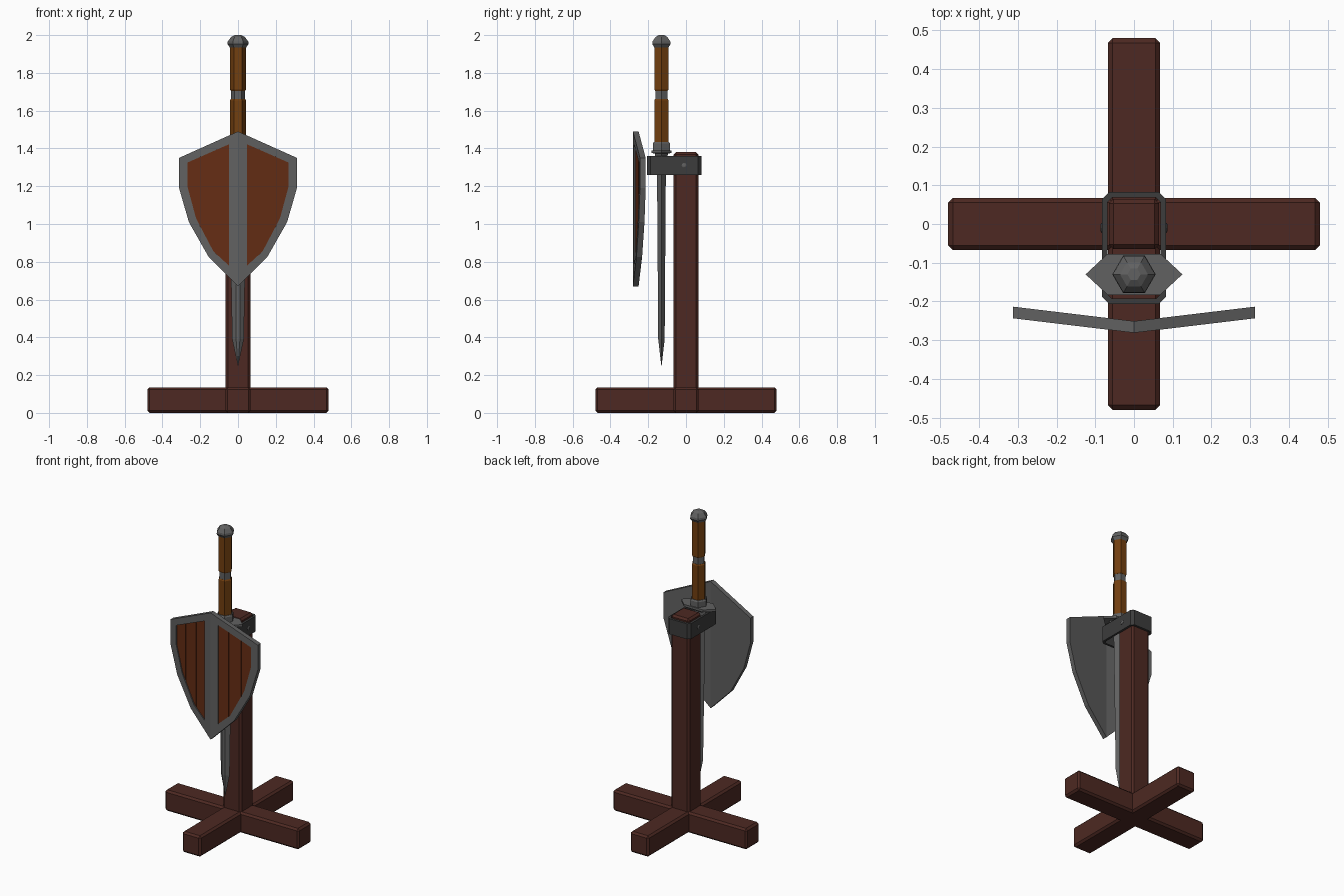
import bpy, bmesh
from math import cos, sin, pi
from mathutils import Vector

if "Cube" in bpy.data.objects:
    bpy.data.objects.remove(bpy.data.objects["Cube"])


def mat(name, r, g, b):
    m = bpy.data.materials.new(name)
    m.diffuse_color = (r, g, b, 1)
    m.use_nodes = True
    m.node_tree.nodes["Principled BSDF"].inputs["Base Color"].default_value = m.diffuse_color
    return m


WOOD = mat("dark_wood", 0.075, 0.022, 0.016)
PLANK = mat("red_wood", 0.13, 0.026, 0.007)
LEATHER = mat("grip_leather", 0.17, 0.05, 0.005)
STEEL = mat("steel", 0.12, 0.12, 0.12)
IRON = mat("dark_iron", 0.045, 0.045, 0.045)


def finish(name, bm, *mats):
    bmesh.ops.recalc_face_normals(bm, faces=bm.faces)
    me = bpy.data.meshes.new(name)
    bm.to_mesh(me)
    bm.free()
    for m in mats:
        me.materials.append(m)
    ob = bpy.data.objects.new(name, me)
    bpy.context.collection.objects.link(ob)
    return ob


def bevel(ob, width):
    mod = ob.modifiers.new("bevel", 'BEVEL')
    mod.width, mod.segments = width, 1


def mirror_x(ob):
    mod = ob.modifiers.new("mirror", 'MIRROR')
    mod.use_clip = True


def beam(name, size, z0):
    bm = bmesh.new()
    bmesh.ops.create_cube(bm, size=1)
    bmesh.ops.scale(bm, vec=size, verts=bm.verts)
    bmesh.ops.translate(bm, vec=(0, 0, z0 + size[2] / 2), verts=bm.verts)
    bevel(finish(name, bm, WOOD), 0.012)


def loft(name, rings, m, closed=False):
    """Skin a stack of equal-length point rings, capped or looped."""
    bm = bmesh.new()
    vs = [[bm.verts.new(p) for p in ring] for ring in rings]
    n = len(vs[0])
    pairs = list(zip(vs, vs[1:])) + ([(vs[-1], vs[0])] if closed else [])
    for a, b in pairs:
        for i in range(n):
            j = (i + 1) % n
            bm.faces.new((a[i], a[j], b[j], b[i]))
    if not closed:
        bm.faces.new(vs[0])
        bm.faces.new(vs[-1])
    return finish(name, bm, m)


# Stand: crossed feet and post
beam("foot_side", (0.96, 0.134, 0.135), 0)
beam("foot_front", (0.134, 0.96, 0.135), 0)
beam("post", (0.13, 0.13, 1.38), 0)


# Iron collar: a chamfered loop around post and blade
def loop(inset, z):
    x, y0, y1, c = 0.082 - inset, -0.207 + inset, 0.082 - inset, 0.018 - inset * 0.5
    pts = [(x, y0 + c), (x, y1 - c), (x - c, y1), (c - x, y1),
           (-x, y1 - c), (-x, y0 + c), (c - x, y0), (x - c, y0)]
    return [(px, py, z) for px, py in pts]


loft("collar", [loop(0, 1.26), loop(0, 1.36), loop(0.014, 1.36), loop(0.014, 1.26)],
     IRON, closed=True)
for s, side in ((1, "right"), (-1, "left")):
    loft("rivet_" + side,
         [[(s * x, -0.01 + r * cos(k * pi / 4), 1.31 + r * sin(k * pi / 4)) for k in range(8)]
          for x, r in ((0.078, 0.013), (0.084, 0.013), (0.087, 0.008))], STEEL)

# Sword, hanging point down
SY = -0.13


def hexes(name, profile, m):
    loft(name, [[(r * cos(k * pi / 3), SY + r * sin(k * pi / 3), z) for k in range(6)]
                for r, z in profile], m)


hexes("pommel", [(0.04, 1.93), (0.056, 1.953), (0.054, 1.967), (0.036, 1.99), (0.017, 2.0)], STEEL)
hexes("grip_upper", [(0.038, 1.705), (0.043, 1.712), (0.043, 1.94)], LEATHER)
hexes("grip_ring", [(0.037, 1.65), (0.037, 1.715)], STEEL)
hexes("grip_lower", [(0.043, 1.42), (0.043, 1.655), (0.038, 1.662)], LEATHER)
hexes("grip_collar", [(0.053, 1.385), (0.053, 1.425), (0.047, 1.433)], STEEL)

guard = [(0.125, 0), (0.068, 0.053), (-0.068, 0.053), (-0.125, 0), (-0.068, -0.053), (0.068, -0.053)]
loft("guard", [[(x * s, SY + y * s, z) for x, y in guard]
               for s, z in ((0.62, 1.36), (0.65, 1.374), (1, 1.375), (1, 1.39))], STEEL)

loft("blade", [[(w, SY, z), (c, SY + d, z), (-c, SY + d, z),
                (-w, SY, z), (-c, SY - d, z), (c, SY - d, z)]
               for w, c, d, z in ((0.001, 0.0005, 0.001, 0.25), (0.031, 0.01, 0.017, 0.39),
                                  (0.048, 0.014, 0.024, 1.37))], STEEL)

# Shield: right half modelled, folded back from the centre ridge, mirrored
OUTER = [(0, 1.49), (0.312, 1.35), (0.312, 1.19), (0.26, 1.01), (0.155, 0.825), (0, 0.67)]
INNER = [(0.048, 1.422), (0.268, 1.325), (0.268, 1.2), (0.222, 1.03), (0.13, 0.855), (0.048, 0.78)]


def fold(pts, depth):
    return [Vector((x, -0.281 + 0.12 * x + depth, z)) for x, z in pts]


bm = bmesh.new()
back, front, lip, floor = [[bm.verts.new(p) for p in fold(o, d)] for o, d in
                           ((OUTER, 0.03), (OUTER, 0), (INNER, 0), (INNER, 0.014))]
for a, b in ((back, front), (front, lip), (lip, floor)):
    for i in range(6):
        j = (i + 1) % 6
        if a is back and i == 5:      # leave the mirror seam open
            continue
        bm.faces.new((a[i], a[j], b[j], b[i]))
bm.faces.new(back)
bm.faces.new(floor).material_index = 1
mirror_x(finish("shield_frame", bm, STEEL, PLANK))

# Shield planks: the inner panel cut into vertical boards with thin gaps
bm = bmesh.new()
for x0, x1 in ((0.04, 0.114), (0.117, 0.197), (0.2, 0.28)):
    part = bmesh.new()
    part.faces.new([part.verts.new(p) for p in fold(INNER, 0.007)])
    for x, s in ((x0, -1), (x1, 1)):
        bmesh.ops.bisect_plane(part, geom=part.verts[:] + part.edges[:] + part.faces[:],
                               plane_co=(x, 0, 0), plane_no=(s, 0, 0), clear_outer=True)
    ext = bmesh.ops.extrude_face_region(part, geom=part.faces[:], use_keep_orig=True)
    bmesh.ops.translate(part, vec=(0, 0.0065, 0),
                        verts=[e for e in ext["geom"] if isinstance(e, bmesh.types.BMVert)])
    tmp = bpy.data.meshes.new("plank_part")
    part.to_mesh(tmp)
    part.free()
    bm.from_mesh(tmp)
    bpy.data.meshes.remove(tmp)
mirror_x(finish("shield_planks", bm, PLANK))
